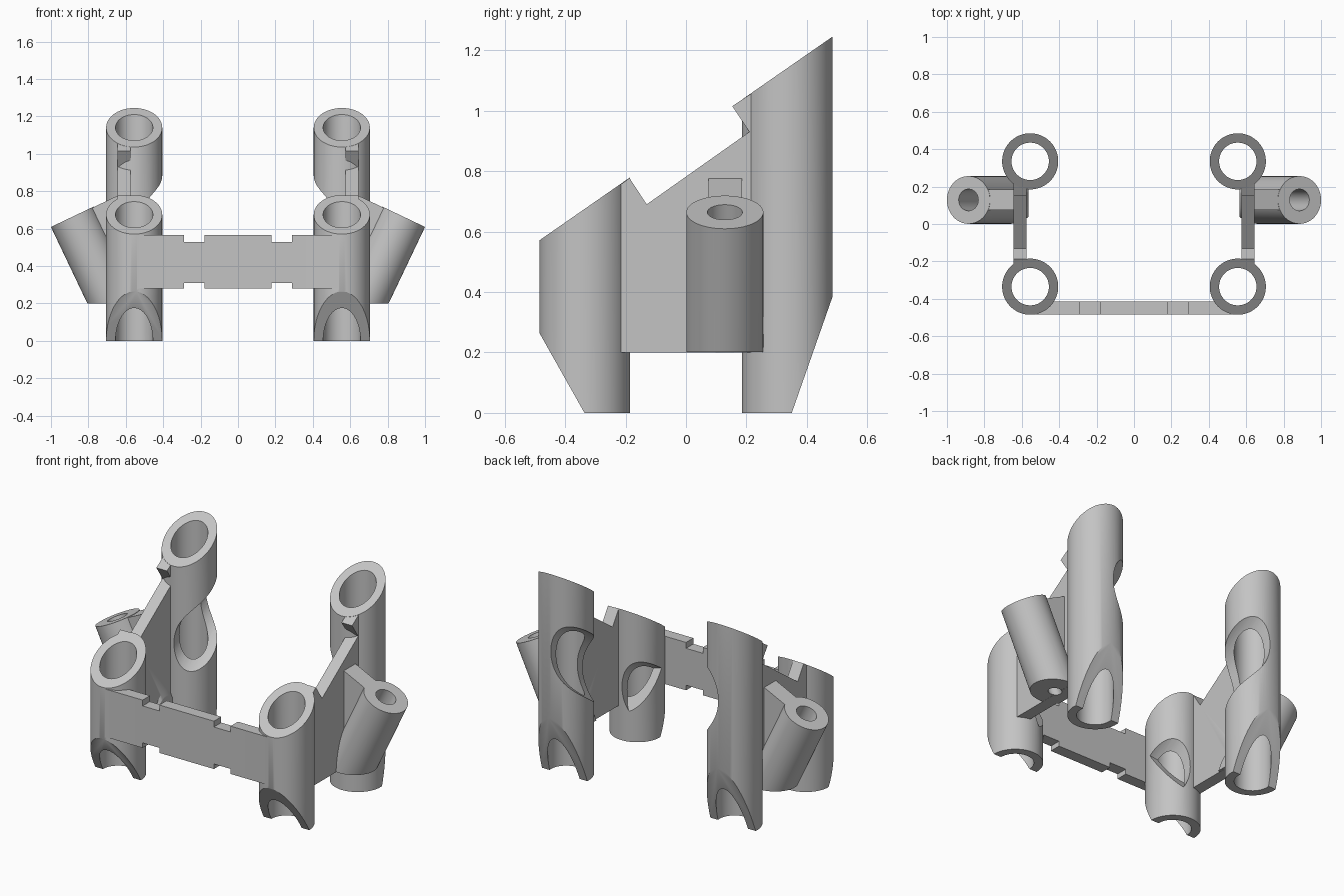
import bpy, bmesh, math
from mathutils import Vector, Matrix

if "Cube" in bpy.data.objects:
    bpy.data.objects.remove(bpy.data.objects["Cube"], do_unlink=True)

gray = bpy.data.materials.new("plain_gray")
gray.use_nodes = True
gray.diffuse_color = (0.55, 0.55, 0.55, 1)
gray.node_tree.nodes["Principled BSDF"].inputs["Base Color"].default_value = (0.55, 0.55, 0.55, 1)


def finish(name, bm):
    bmesh.ops.recalc_face_normals(bm, faces=bm.faces[:])
    mesh = bpy.data.meshes.new(name)
    bm.to_mesh(mesh)
    bm.free()
    mesh.materials.append(gray)
    obj = bpy.data.objects.new(name, mesh)
    bpy.context.collection.objects.link(obj)
    return obj


def clip(bm, point, normal):
    """Cut away the side the normal points to and cap the cut."""
    cut = bmesh.ops.bisect_plane(bm, geom=bm.verts[:] + bm.edges[:] + bm.faces[:],
                                 plane_co=point, plane_no=Vector(normal).normalized(),
                                 clear_outer=True)
    edges = [e for e in cut["geom_cut"] if isinstance(e, bmesh.types.BMEdge) and e.is_boundary]
    if edges:
        bmesh.ops.edgeloop_fill(bm, edges=edges)


def rod(name, radius, start, end, clips=()):
    start, end = Vector(start), Vector(end)
    axis = end - start
    turn = axis.to_track_quat("Z", "Y").to_matrix().to_4x4()
    bm = bmesh.new()
    bmesh.ops.create_cone(bm, cap_ends=True, segments=72, radius1=radius, radius2=radius,
                          depth=axis.length, matrix=Matrix.Translation((start + end) / 2) @ turn)
    for point, normal in clips:
        clip(bm, point, normal)
    return finish(name, bm)


def prism(name, points, axis, low, high):
    """Extrude a flat outline along x or y."""
    place = (lambda a, b, d: (d, a, b)) if axis == "X" else (lambda a, b, d: (a, d, b))
    bm = bmesh.new()
    face = bm.faces.new([bm.verts.new(place(a, b, low)) for a, b in points])
    extruded = bmesh.ops.extrude_face_region(bm, geom=[face])
    bmesh.ops.translate(bm, vec=place(0, 0, high - low),
                        verts=[v for v in extruded["geom"] if isinstance(v, bmesh.types.BMVert)])
    return finish(name, bm)


def combine(target, part, operation):
    mod = target.modifiers.new(part.name, "BOOLEAN")
    mod.operation, mod.solver, mod.object = operation, "EXACT", part
    bpy.context.view_layer.objects.active = target
    bpy.ops.object.modifier_apply(modifier=mod.name)
    bpy.data.objects.remove(part, do_unlink=True)


# Shared measures: tube centres, slanted top plane, tilted socket axis
TX, TY, R, BORE = 0.555, 0.335, 0.15, 0.1
top_cut = ((0, 0, 0.908), (0, -0.695, 1))
lean = Vector((0.43, 0, 0.903)).normalized()
socket_top = Vector((0.885, 0.1285, 0.664))

# Upright tubes, with a slanted top and a chamfered foot
frame = rod("tube_frame", R, (TX, -TY, 0), (TX, -TY, 1.5),
            [top_cut, ((0, -TY - 0.001, 0), (0, -0.275, -0.155))])
back_tube = rod("back_tube", R, (TX, TY, 0), (TX, TY, 1.5),
                [top_cut, ((0, 0.35, 0), (0, 0.385, -0.135))])

# Side plate with a slot along its sloping top edge
side_plate = prism("side_plate", [(-TY, 0.2), (TY, 0.2), (TY, 1.135), (0.153, 1.015),
                                  (0.21, 0.93), (-0.13, 0.69), (-0.187, 0.777), (-TY, 0.67)],
                   "X", 0.575, 0.645)

# Notched front bridge, one half past the centre line
bridge = prism("front_bridge", [(-0.1, 0.28), (0.18, 0.28), (0.18, 0.31), (0.29, 0.31),
                                (0.29, 0.28), (TX, 0.28), (TX, 0.565), (0.29, 0.565),
                                (0.29, 0.53), (0.18, 0.53), (0.18, 0.565), (-0.1, 0.565)],
               "Y", -0.484, -0.415)

# Leaning side socket and the rib that ties it to the plate
socket = rod("side_socket", 0.1275, socket_top - lean * 0.9, socket_top,
             [((0, 0, 0.201), (0, 0, -1)), ((0.563, 0, 0), (-1, 0, 0))])
rib = prism("socket_rib", [(0.62, 0.788), (0.86, 0.673), (0.72, 0.31), (0.62, 0.31)],
            "Y", 0.075, 0.185)

for part in (back_tube, side_plate, bridge, socket, rib):
    combine(frame, part, "UNION")

# Bores of the tubes and the stepped hole of the socket
for y in (-TY, TY):
    combine(frame, rod("tube_bore", BORE, (TX, y, -0.5), (TX, y, 2)), "DIFFERENCE")
combine(frame, rod("socket_bore", 0.058, socket_top - lean * 0.4, socket_top + lean * 0.2), "DIFFERENCE")
combine(frame, rod("socket_pilot", 0.035, socket_top - lean * 0.8, socket_top - lean * 0.3), "DIFFERENCE")

# Round sloping pocket along the inner sides of the tubes
pocket_start = Vector((0.387, -0.255, 0.272))
slope = Vector((0, 0.821, 0.571))
combine(frame, rod("inner_pocket", 0.165, pocket_start, pocket_start + slope * 1.6), "DIFFERENCE")

# Mirror to the other side
mirror = frame.modifiers.new("mirror", "MIRROR")
mirror.use_axis[0] = True
mirror.use_bisect_axis[0] = True
bpy.context.view_layer.objects.active = frame
bpy.ops.object.modifier_apply(modifier=mirror.name)

bpy.ops.object.select_all(action="DESELECT")
frame.select_set(True)
bpy.ops.object.shade_smooth_by_angle(angle=math.radians(30))
